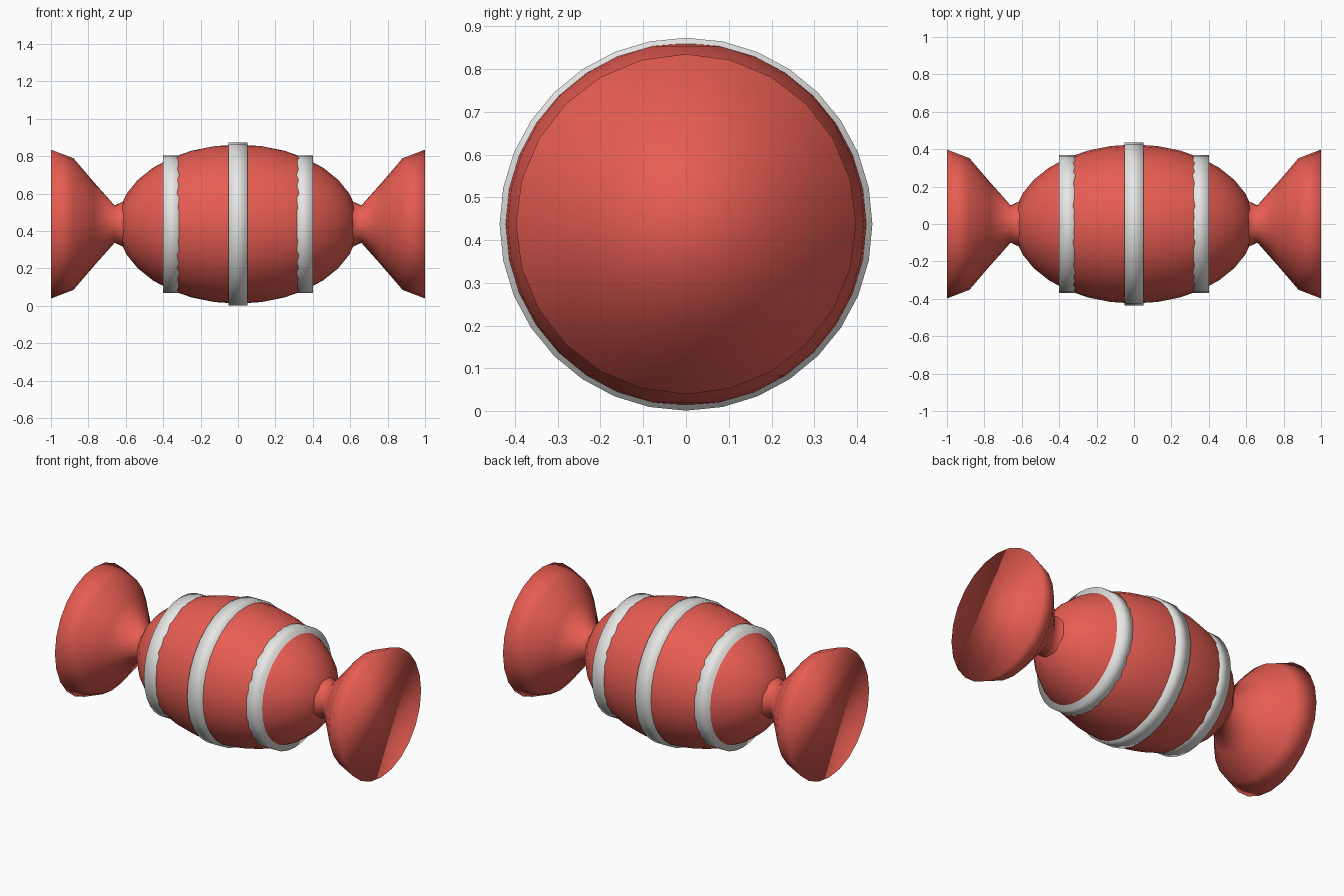
import bpy, bmesh, math
from mathutils import Matrix

if "Cube" in bpy.data.objects:
    bpy.data.objects.remove(bpy.data.objects["Cube"])

CENTRE_Z = 0.437


def material(name, rgb):
    m = bpy.data.materials.new(name)
    m.diffuse_color = (*rgb, 1)
    m.use_nodes = True
    m.node_tree.nodes["Principled BSDF"].inputs["Base Color"].default_value = m.diffuse_color
    return m


red = material("wrapper red", (0.80, 0.11, 0.085))
silver = material("pale grey", (0.80, 0.80, 0.79))


def finish(name, bm, mat):
    """Turn a bmesh into a smooth shaded object."""
    bmesh.ops.recalc_face_normals(bm, faces=bm.faces)
    mesh = bpy.data.meshes.new(name)
    bm.to_mesh(mesh)
    bm.free()
    mesh.materials.append(mat)
    mesh.shade_smooth()
    obj = bpy.data.objects.new(name, mesh)
    obj.location.z = CENTRE_Z
    bpy.context.collection.objects.link(obj)
    return obj


def lathe(name, profile, sides, mat):
    """Spin (x, radius) points round the x axis and cap both ends."""
    bm = bmesh.new()
    loops = []
    for x, r in profile:
        loops.append([bm.verts.new((x, r * math.sin(2 * math.pi * i / sides),
                                    r * math.cos(2 * math.pi * i / sides)))
                      for i in range(sides)])
    for a, b in zip(loops, loops[1:]):
        for i in range(sides):
            j = (i + 1) % sides
            bm.faces.new((a[i], a[j], b[j], b[i]))
    bm.faces.new(loops[0])
    bm.faces.new(loops[-1])
    return finish(name, bm, mat)


# Candy body: stretched sphere
bm = bmesh.new()
bmesh.ops.create_uvsphere(bm, u_segments=32, v_segments=16, radius=1,
                          matrix=Matrix.Diagonal((0.645, 0.425, 0.425, 1)))
finish("candy_body", bm, red)

# Bands round the body
for name, x, r in (("left_band", -0.35, 0.368), ("middle_band", 0, 0.436),
                   ("right_band", 0.35, 0.368)):
    lathe(name, [(x - 0.05, r), (x + 0.05, r)], 32, silver)

# Twisted wrapper ends: flared cones with a pinched neck
flare = [(0.58, 0.135), (0.62, 0.118), (0.66, 0.10), (0.77, 0.224),
         (0.88, 0.352), (1.0, 0.398)]
for side, s in (("left", -1), ("right", 1)):
    lathe(side + "_wrapper_end", [(s * x, r) for x, r in flare], 24, red)
